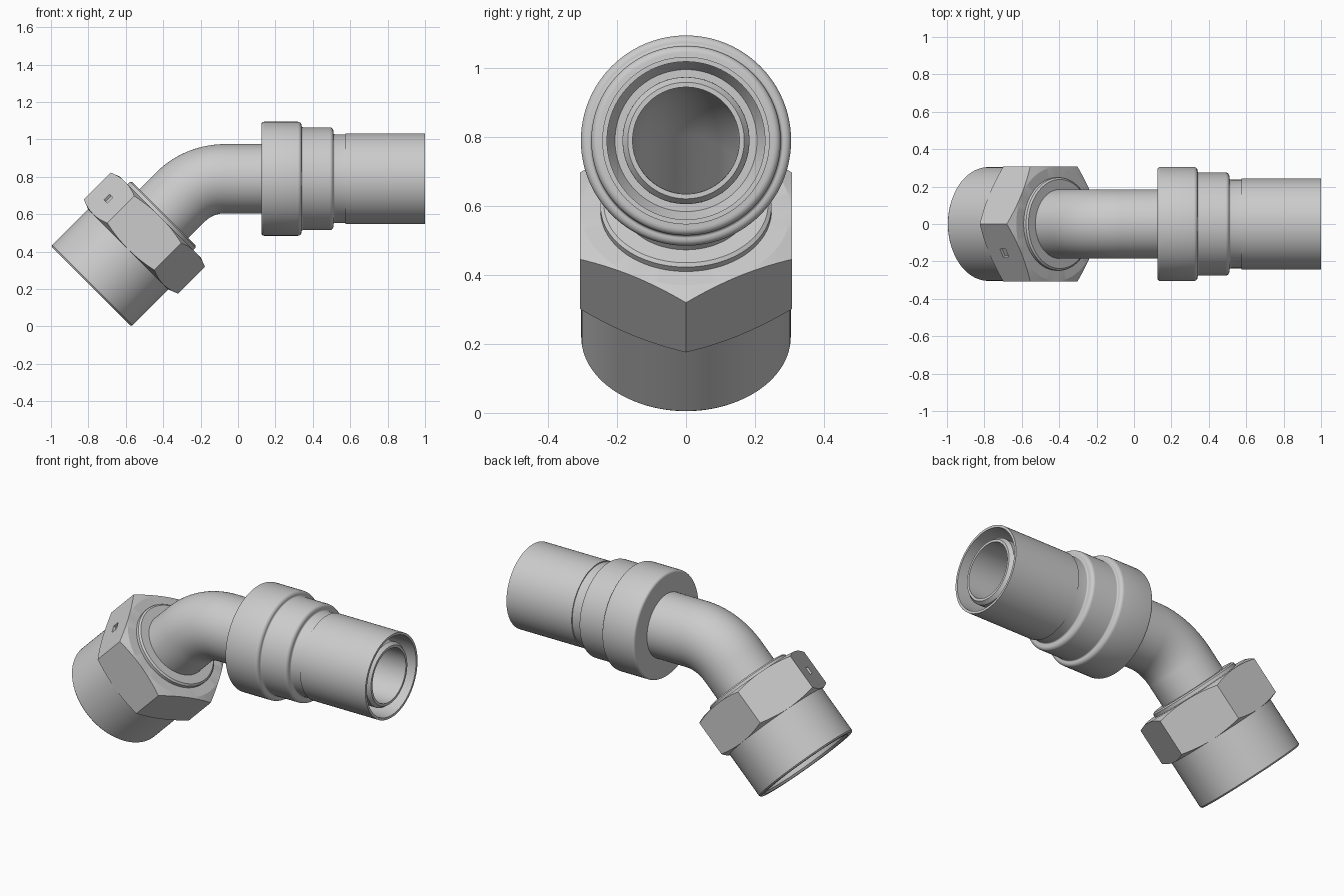
import bpy, bmesh
from math import sin, cos, pi, radians
from mathutils import Vector, Matrix

if "Cube" in bpy.data.objects:
    bpy.data.objects.remove(bpy.data.objects["Cube"])

N = 96
AXIS_Z = 0.79
FLAT = 0.308                                  # hex half width across flats
X = Vector((1, 0, 0))
D = Vector((cos(pi / 4), 0, sin(pi / 4)))     # nut axis, pointing up to the bend
NUT_BASE = Vector((-0.785, 0, 0.215))
HOSE_BASE = Vector((0, 0, AXIS_Z))


def smooth(ob, angle=28):
    bpy.ops.object.select_all(action='DESELECT')
    ob.select_set(True)
    bpy.context.view_layer.objects.active = ob
    bpy.ops.object.shade_smooth_by_angle(angle=radians(angle))


def rings(name, stations):
    """Closed skin over rings; each station maps an angle to a point."""
    bm = bmesh.new()
    rows = [[bm.verts.new(f(2 * pi * i / N)) for i in range(N)] for f in stations]
    for a, b in zip(rows, rows[1:] + rows[:1]):
        for i in range(N):
            j = (i + 1) % N
            bm.faces.new((a[i], a[j], b[j], b[i]))
    bmesh.ops.recalc_face_normals(bm, faces=bm.faces[:])
    me = bpy.data.meshes.new(name)
    bm.to_mesh(me)
    bm.free()
    ob = bpy.data.objects.new(name, me)
    bpy.context.collection.objects.link(ob)
    return ob


def circle(c, a, r):
    u = Vector((-a.z, 0, a.x))
    return lambda t: c + u * (r * cos(t)) + Vector((0, r * sin(t), 0))


def lathe(base, axis, profile):
    return [circle(base + axis * s, axis, r) for s, r in profile]


def hex_ring(s, slope):
    """Hexagon edge whose corners are cut back by a chamfer cone."""
    def f(t):
        h = FLAT / cos(t % (pi / 3) - pi / 6)
        return circle(NUT_BASE + D * (s + slope * (h - FLAT)), D, h)(t)
    return f


def fillet(s, r, rad, a0, a1, n=5):
    return [(s + rad * cos(radians(a0 + (a1 - a0) * k / n)),
             r + rad * sin(radians(a0 + (a1 - a0) * k / n))) for k in range(n + 1)]


# Crimp sleeve: two rounded collars and an open hose end
sleeve = [(0.125, 0.18)]
sleeve += fillet(0.140, 0.290, 0.015, 180, 90)
sleeve += fillet(0.320, 0.285, 0.020, 90, 0)
sleeve += fillet(0.348, 0.283, 0.008, 180, 270)
sleeve += fillet(0.490, 0.255, 0.020, 90, 0)
sleeve += fillet(0.518, 0.245, 0.008, 180, 270)
sleeve += [(0.575, 0.237), (0.575, 0.243), (1.0, 0.243), (1.0, 0.229),
           (0.62, 0.229), (0.58, 0.206), (0.58, 0.18)]
smooth(rings("crimp_sleeve", lathe(HOSE_BASE, X, sleeve)))

# Bent tube: hollow, straight, 45 degree bend, straight
R, bend_x = 0.338, -0.07
path = [(NUT_BASE + D * 0.2, D)]
for k in range(21):
    a = radians(45) * (1 - k / 20)
    path.append((Vector((bend_x - R * sin(a), 0, AXIS_Z - R + R * cos(a))),
                 Vector((cos(a), 0, sin(a)))))
tip = HOSE_BASE + X * 0.985
outer = [circle(c, a, 0.185) for c, a in path]
outer += [circle(tip - X * 0.02, X, 0.184), circle(tip, X, 0.169)]
inner = [circle(tip, X, 0.155)] + [circle(c, a, 0.154) for c, a in reversed(path)]
smooth(rings("bent_tube", outer + inner))

# Swivel nut: threaded skirt and chamfered hexagon
nut = lathe(NUT_BASE, D, [(0.012, 0.262), (0, 0.272), (0, 0.297), (0.008, 0.304), (0.28, 0.304)])
nut += [hex_ring(0.28, 0.42), hex_ring(0.524, -0.42)]
nut += lathe(NUT_BASE, D, [(0.524, 0.304), (0.524, 0.2), (0.44, 0.2), (0.44, 0.262)])
nut = rings("swivel_nut", nut)

# Small square mark cut into one upper hex flat
normal = Vector((-D.z, 0, D.x)) * cos(pi / 6) + Vector((0, -sin(pi / 6), 0))
side = normal.cross(D)
spot = NUT_BASE + D * 0.396 + normal * FLAT
bpy.ops.mesh.primitive_cube_add(size=1)
cutter = bpy.context.object
cutter.name = "mark_cutter"
rot = Matrix((D, side, normal)).transposed().to_4x4()
cutter.matrix_world = Matrix.Translation(spot) @ rot @ Matrix.Diagonal((0.042, 0.05, 0.03, 1))
cutter.hide_render = True
mod = nut.modifiers.new("mark", 'BOOLEAN')
mod.operation, mod.object, mod.solver = 'DIFFERENCE', cutter, 'EXACT'
bpy.context.view_layer.objects.active = nut
bpy.ops.object.modifier_apply(modifier="mark")
bpy.data.objects.remove(cutter)
smooth(nut, 15)

# Retaining collar behind the nut
smooth(rings("retaining_collar", lathe(NUT_BASE, D, [
    (0.50, 0.18), (0.50, 0.248), (0.542, 0.248), (0.55, 0.238), (0.55, 0.18)])))

# Sealing cone inside the nut
smooth(rings("sealing_cone", lathe(NUT_BASE, D, [
    (0.18, 0.154), (0.18, 0.195), (0.38, 0.245), (0.44, 0.245), (0.44, 0.154)])))
